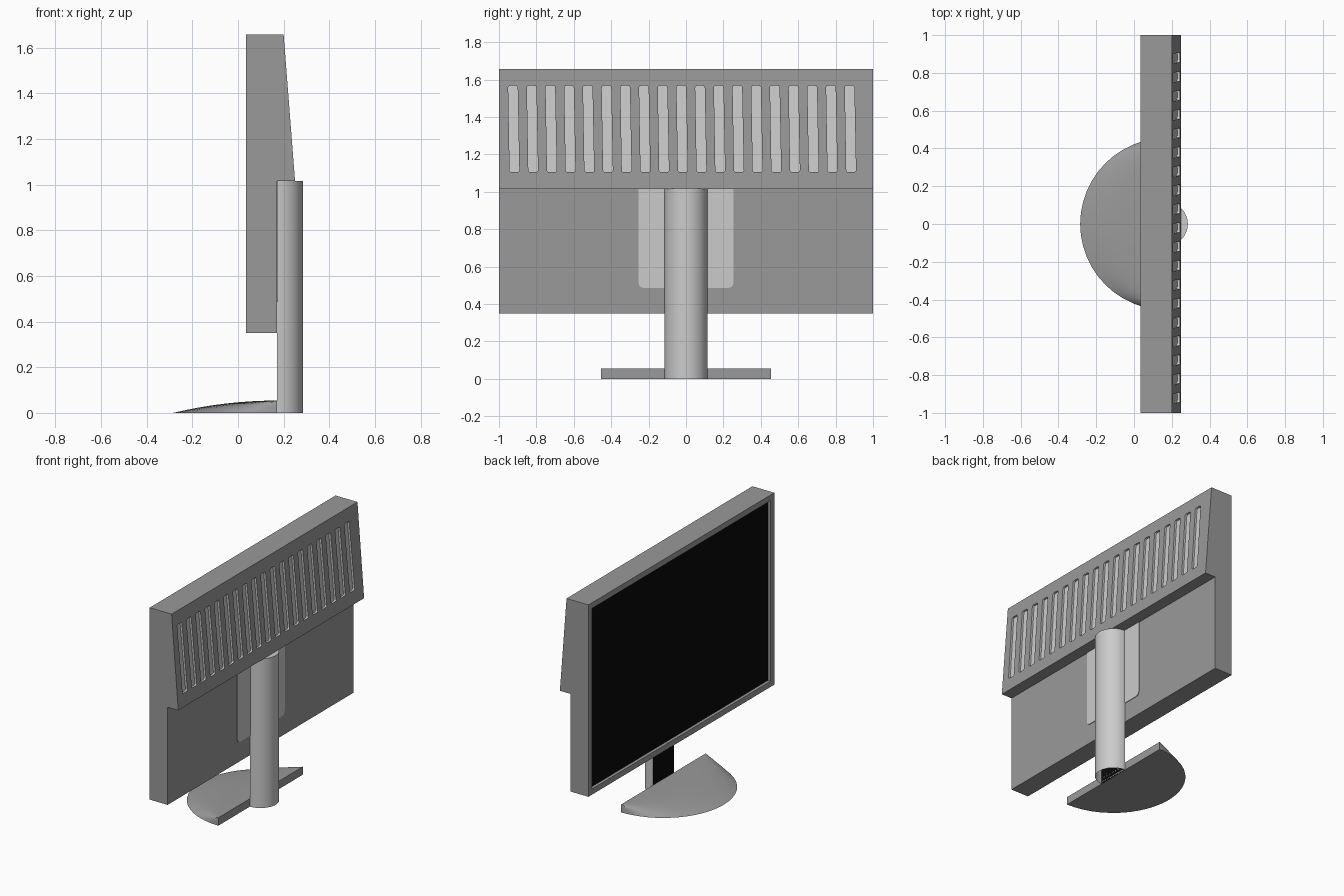
import bpy, bmesh, math

if "Cube" in bpy.data.objects:
    bpy.data.objects.remove(bpy.data.objects["Cube"], do_unlink=True)


def material(name, value):
    m = bpy.data.materials.new(name)
    m.use_nodes = True
    color = (value, value, value, 1)
    m.diffuse_color = color
    m.node_tree.nodes["Principled BSDF"].inputs["Base Color"].default_value = color
    return m


MATS = [material("mid_grey", 0.32), material("light_grey", 0.6), material("black", 0.003)]
GREY, LIGHT, BLACK = range(3)


def finish(bm, name, smooth=False):
    bmesh.ops.recalc_face_normals(bm, faces=bm.faces[:])
    mesh = bpy.data.meshes.new(name)
    bm.to_mesh(mesh)
    bm.free()
    for m in MATS:
        mesh.materials.append(m)
    obj = bpy.data.objects.new(name, mesh)
    bpy.context.collection.objects.link(obj)
    bpy.ops.object.select_all(action="DESELECT")
    obj.select_set(True)
    bpy.context.view_layer.objects.active = obj
    if smooth:
        bpy.ops.object.shade_smooth_by_angle(angle=math.radians(35))
    return obj


def prism(bm, points, direction, mat, rounding=0, round_below=9):
    """Extrude an outline along a direction, optionally rounding its low corners."""
    verts = [bm.verts.new(p) for p in points]
    face = bm.faces.new(verts)
    if rounding:
        low = [v for v in verts if v.co.z < round_below]
        face = bmesh.ops.bevel(bm, geom=low, offset=rounding, segments=3, profile=0.5,
                               affect="VERTICES")
        face = max((v.link_faces[0] for v in face["verts"]), key=lambda f: f.calc_area())
    old = set(bm.faces) - {face}
    ext = bmesh.ops.extrude_face_region(bm, geom=[face], use_keep_orig=True)
    moved = [e for e in ext["geom"] if isinstance(e, bmesh.types.BMVert)]
    bmesh.ops.translate(bm, verts=moved, vec=direction)
    for f in set(bm.faces) - old:
        f.material_index = mat


FRONT, BACK, LEDGE_X, LEDGE_Z = 0.035, 0.17, 0.25, 1.015
TOP_X, TOP_Z, BOTTOM_Z = 0.2, 1.657, 0.35


def slope_x(z):
    return LEDGE_X + (TOP_X - LEDGE_X) * (z - LEDGE_Z) / (TOP_Z - LEDGE_Z)


# Monitor housing with a recessed black screen
bm = bmesh.new()
profile = [(FRONT, BOTTOM_Z), (BACK, BOTTOM_Z), (BACK, LEDGE_Z),
           (LEDGE_X, LEDGE_Z), (TOP_X, TOP_Z), (FRONT, TOP_Z)]
prism(bm, [(x, -1, z) for x, z in profile], (0, 2, 0), GREY)
bmesh.ops.recalc_face_normals(bm, faces=bm.faces[:])
screen = min(bm.faces, key=lambda f: f.calc_center_median().x)
bmesh.ops.inset_region(bm, faces=[screen], thickness=0.055)
bmesh.ops.translate(bm, verts=bmesh.ops.extrude_discrete_faces(bm, faces=[screen])["faces"][0].verts[:],
                    vec=(0.02, 0, 0))
screen = [f for f in bm.faces if abs(f.calc_center_median().x - FRONT - 0.02) < 0.001]
max(screen, key=lambda f: f.calc_area()).material_index = BLACK
housing = finish(bm, "monitor_housing")

# Cooling slots cut into the sloping back
bm = bmesh.new()
for i in range(19):
    y = -0.92 + 0.1 * i
    corners = [(y - 0.023, 1.105), (y + 0.029, 1.105), (y + 0.02, 1.567), (y - 0.031, 1.567)]
    prism(bm, [(slope_x(z) + 0.02, cy, z) for cy, z in corners], (-0.034, 0, 0), LIGHT, 0.01)
cutter = finish(bm, "slot_cutter")
cutter.hide_render = True
cut = housing.modifiers.new("slots", "BOOLEAN")
cut.operation = "DIFFERENCE"
cut.solver = "EXACT"
cut.object = cutter
bpy.context.view_layer.objects.active = housing
bpy.ops.object.modifier_apply(modifier="slots")
bpy.data.objects.remove(cutter, do_unlink=True)

# Mounting plate with rounded lower corners
bm = bmesh.new()
plate = [(-0.255, 0.485), (0.255, 0.485), (0.255, LEDGE_Z), (-0.255, LEDGE_Z)]
prism(bm, [(BACK - 0.002, y, z) for y, z in plate], (0.006, 0, 0), LIGHT, 0.03, 0.6)
finish(bm, "mounting_plate")

# Half-round stand column, open underneath, with a black flat front
bm = bmesh.new()
N, R, H = 24, 0.115, 1.016
arc = [(BACK + R * math.cos(a), R * math.sin(a))
       for a in (math.pi * (i / N - 0.5) for i in range(N + 1))]
prism(bm, [(x, y, 0) for x, y in arc], (0, 0, H), LIGHT)
for f in bm.faces:
    if abs(f.normal.x) > 0.99 and f.calc_center_median().x < BACK + 0.01:
        f.material_index = BLACK
bmesh.ops.recalc_face_normals(bm, faces=bm.faces[:])
under = min(bm.faces, key=lambda f: f.calc_center_median().z)
bmesh.ops.delete(bm, geom=[under], context="FACES_ONLY")
for f in bm.faces:
    if f.calc_center_median().x < BACK + 0.001:
        f.material_index = BLACK
finish(bm, "stand_column", smooth=True)

# Half-disc foot whose top curves down to the rim
bm = bmesh.new()
N, M, R, H = 24, 8, 0.455, 0.054
rows = []
for i in range(N + 1):
    a = math.pi * (i / N - 0.5)
    reach, y = R * math.cos(a), R * math.sin(a)
    rows.append([bm.verts.new((BACK - reach * (1 - j / M), y, H * (1 - (1 - j / M) ** 2)))
                 for j in range(M + 1)])
for r, s in zip(rows, rows[1:]):
    for j in range(M):
        bm.faces.new((r[j], r[j + 1], s[j + 1], s[j]))
bm.faces.new([r[0] for r in rows])
bm.faces.new(rows[0][:M] + [r[M] for r in rows] + rows[-1][:M][::-1])
finish(bm, "stand_foot", smooth=True)
